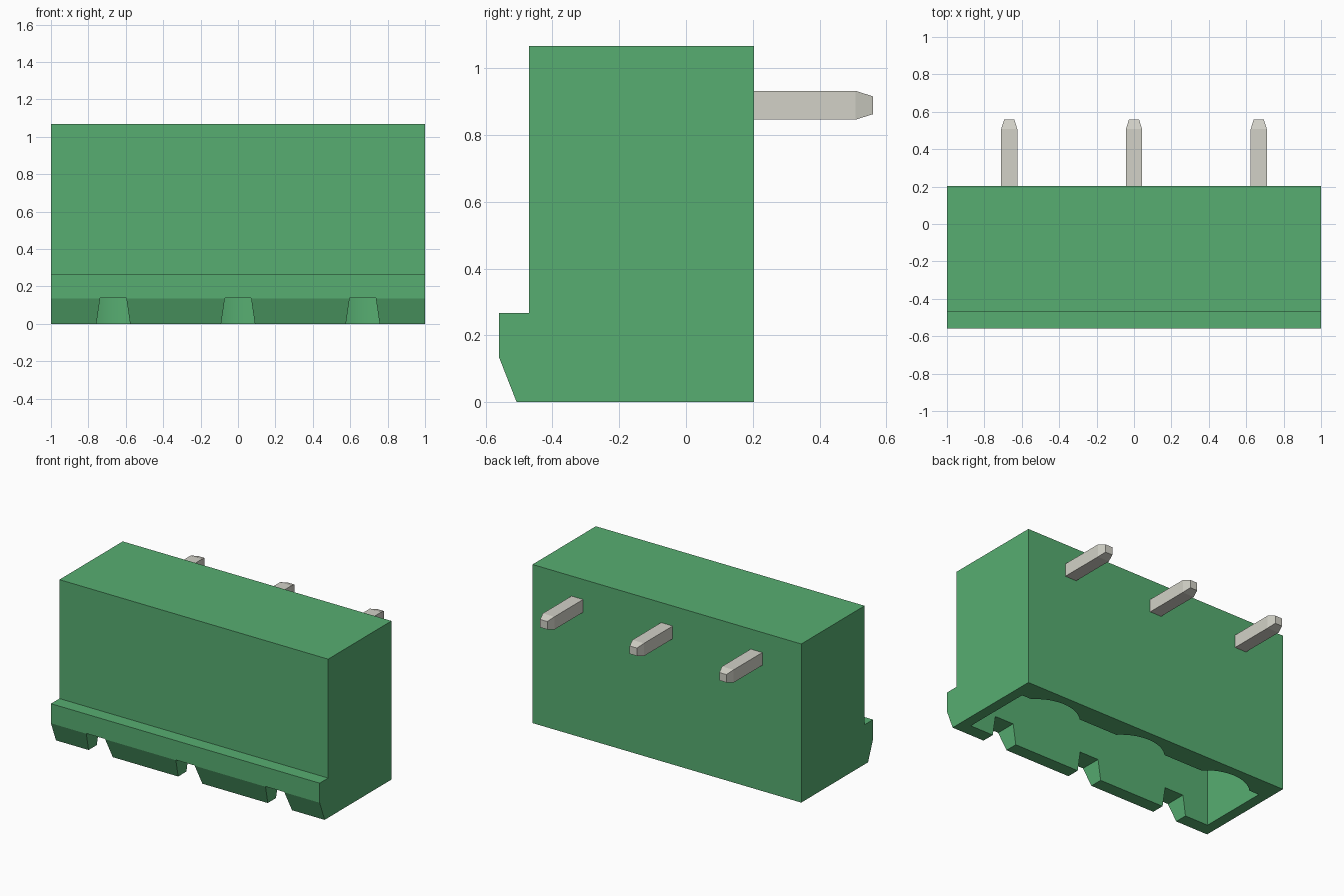
import bpy
import bmesh
from math import asin, sin, cos, radians
from mathutils import Vector

if "Cube" in bpy.data.objects:
    bpy.data.objects.remove(bpy.data.objects["Cube"])

PIN_X = (-0.667, 0, 0.667)


def make_material(name, rgb):
    mat = bpy.data.materials.new(name)
    mat.use_nodes = True
    mat.diffuse_color = (*rgb, 1)
    mat.node_tree.nodes["Principled BSDF"].inputs["Base Color"].default_value = (*rgb, 1)
    return mat


green = make_material("green plastic", (0.095, 0.42, 0.166))
metal = make_material("grey metal", (0.645, 0.639, 0.572))


def make_object(name, bm, mat):
    bmesh.ops.recalc_face_normals(bm, faces=bm.faces)
    mesh = bpy.data.meshes.new(name)
    bm.to_mesh(mesh)
    bm.free()
    mesh.materials.append(mat)
    obj = bpy.data.objects.new(name, mesh)
    bpy.context.collection.objects.link(obj)
    return obj


def extrude(name, points, direction, mat):
    """Extrude a closed outline of 3D points into a prism."""
    bm = bmesh.new()
    face = bm.faces.new([bm.verts.new(p) for p in points])
    grown = bmesh.ops.extrude_face_region(bm, geom=[face])["geom"]
    verts = [v for v in grown if isinstance(v, bmesh.types.BMVert)]
    bmesh.ops.translate(bm, verts=verts, vec=Vector(direction))
    return make_object(name, bm, mat)


def select_only(obj):
    bpy.ops.object.select_all(action="DESELECT")
    obj.select_set(True)
    bpy.context.view_layer.objects.active = obj


def cut(target, cutter):
    cutter.hide_render = True
    mod = target.modifiers.new("cut", "BOOLEAN")
    mod.operation = "DIFFERENCE"
    mod.solver = "EXACT"
    mod.object = cutter
    select_only(target)
    bpy.ops.object.modifier_apply(modifier=mod.name)
    bpy.data.objects.remove(cutter)


# Housing with a lip along the lower front
side = [(0.203, 0), (0.203, 1.067), (-0.47, 1.067), (-0.47, 0.267),
        (-0.56, 0.267), (-0.56, 0.135), (-0.507, 0)]
housing = extrude("housing", [(-1, y, z) for y, z in side], (2, 0, 0), green)

# Socket opening with a rounded bay in the back wall behind each pin
FRONT, BACK, HALF, RADIUS = -0.42, 0.06, 0.93, 0.266
BAY = 0.19
spread = asin(BAY / RADIUS)
outline = [(HALF, FRONT), (-HALF, FRONT), (-HALF, BACK)]
for px in PIN_X:
    for i in range(17):
        a = spread * (i / 8 - 1)
        outline.append((px + RADIUS * sin(a), BACK + RADIUS * (cos(a) - cos(spread))))
outline.append((HALF, BACK))
cut(housing, extrude("socket_cutter", [(x, y, -0.1) for x, y in outline], (0, 0, 0.88), green))

# Tapered keying notches through the front wall
for px in PIN_X:
    notch = [(-0.105, -0.1), (0.105, -0.1), (0.07, 0.137), (-0.07, 0.137)]
    cut(housing, extrude("notch_cutter", [(px + x, -0.7, z) for x, z in notch],
                         (0, 0.45, 0), green))

select_only(housing)
bpy.ops.object.shade_smooth_by_angle(angle=radians(20))


def pin_bar(name, start, end, tip=0.052, half=0.043):
    """Square bar from start to end with a tapered tip."""
    start, end = Vector(start), Vector(end)
    axis = (end - start).normalized()
    u = Vector((1, 0, 0))
    v = axis.cross(u)
    bm = bmesh.new()
    rings = []
    for centre, h in ((start, half), (end - axis * tip, half), (end, half * 0.62)):
        rings.append([bm.verts.new(centre + u * h * a + v * h * b)
                      for a, b in ((-1, -1), (1, -1), (1, 1), (-1, 1))])
    for lower, upper in zip(rings, rings[1:]):
        for i in range(4):
            j = (i + 1) % 4
            bm.faces.new((lower[i], lower[j], upper[j], upper[i]))
    bm.faces.new(rings[0])
    bm.faces.new(rings[-1])
    return make_object(name, bm, metal)


# Solder pins out of the back, contact pins inside the socket
for label, px in zip(("right", "middle", "left"), PIN_X):
    pin_bar(label + "_solder_pin", (px, 0.18, 0.889), (px, 0.56, 0.889))
    pin_bar(label + "_contact_pin", (px, -0.15, 0.8), (px, -0.15, 0.27))
